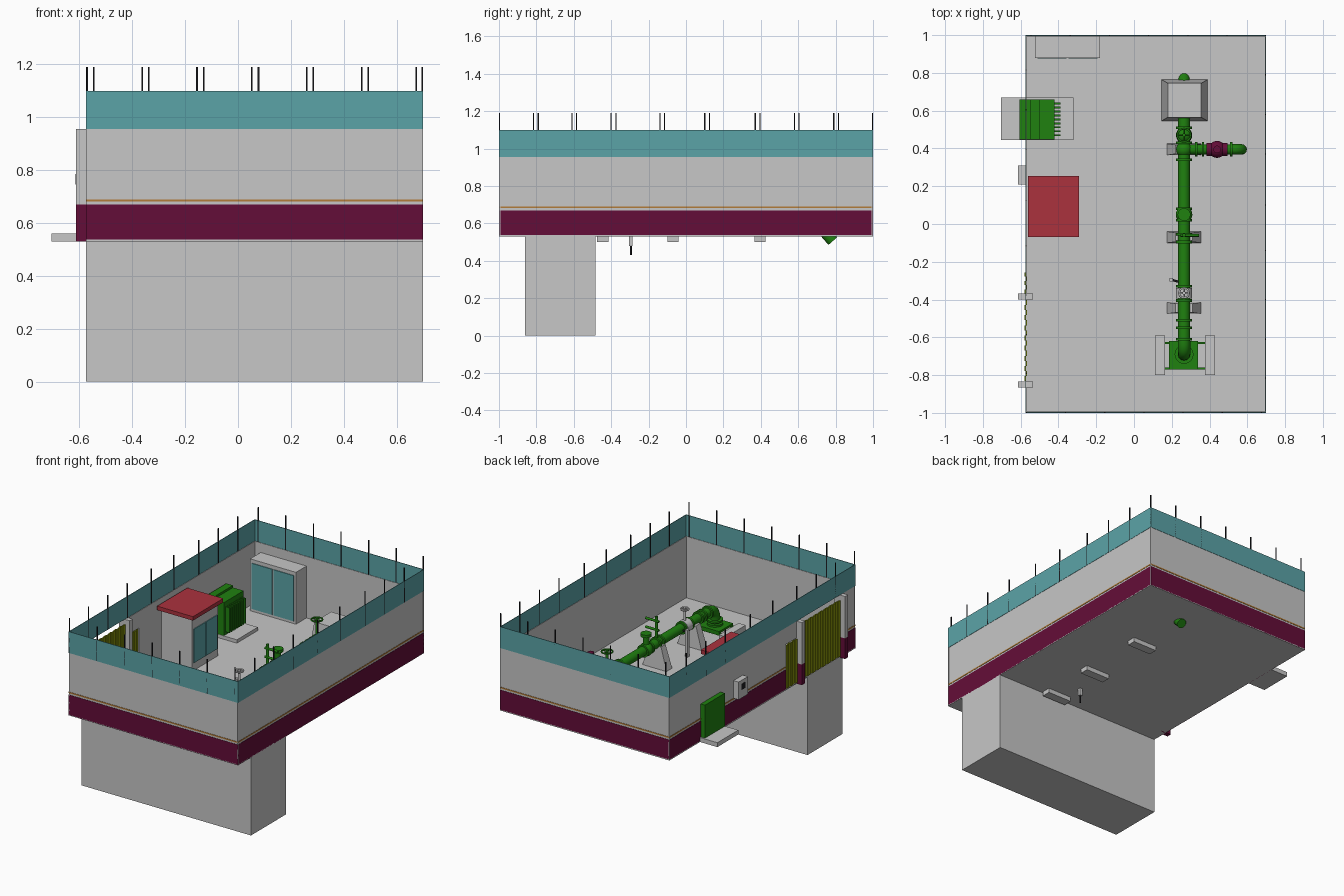
import bpy, bmesh, math
from mathutils import Vector

cube = bpy.data.objects.get("Cube")
if cube:
    bpy.data.objects.remove(cube, do_unlink=True)


def material(name, rgb):
    m = bpy.data.materials.new(name)
    m.use_nodes = True
    m.diffuse_color = (*rgb, 1)
    m.node_tree.nodes["Principled BSDF"].inputs["Base Color"].default_value = (*rgb, 1)
    return m


GREY = material("light concrete", (0.57, 0.57, 0.57))
TEAL = material("teal glass", (0.105, 0.37, 0.39))
MAROON = material("dark maroon", (0.127, 0.004, 0.04))
GREEN = material("pipe green", (0.014, 0.22, 0.005))
RED = material("roof red", (0.41, 0.032, 0.048))
OLIVE = material("gate olive", (0.24, 0.29, 0.003))
ORANGE = material("stripe orange", (0.45, 0.2, 0.04))
DARK = material("dark metal", (0.012, 0.012, 0.015))


def finish(name, bm, mat):
    bmesh.ops.recalc_face_normals(bm, faces=bm.faces)
    mesh = bpy.data.meshes.new(name)
    bm.to_mesh(mesh)
    bm.free()
    mesh.materials.append(mat)
    ob = bpy.data.objects.new(name, mesh)
    bpy.context.collection.objects.link(ob)
    return ob


def box(name, xs, ys, zs, mat, taper=(1, 1)):
    """Box from ranges; taper scales the top face."""
    bm = bmesh.new()
    bmesh.ops.create_cube(bm, size=1)
    for v in bm.verts:
        tx, ty = taper if v.co.z > 0 else (1, 1)
        v.co = (sum(xs) / 2 + v.co.x * (xs[1] - xs[0]) * tx,
                sum(ys) / 2 + v.co.y * (ys[1] - ys[0]) * ty,
                zs[0] if v.co.z < 0 else zs[1])
    return finish(name, bm, mat)


def rod(name, a, b, r, mat, sides=20):
    """Smooth cylinder between two points."""
    a, b = Vector(a), Vector(b)
    bm = bmesh.new()
    bmesh.ops.create_cone(bm, cap_ends=True, segments=sides, radius1=r, radius2=r, depth=(b - a).length)
    turn = (b - a).to_track_quat('Z', 'Y').to_matrix().to_4x4()
    bm.transform(turn)
    bmesh.ops.translate(bm, verts=bm.verts, vec=(a + b) / 2)
    for f in bm.faces:
        f.smooth = len(f.verts) == 4
    return finish(name, bm, mat)


def ball(name, centre, r, mat):
    bm = bmesh.new()
    bmesh.ops.create_uvsphere(bm, u_segments=20, v_segments=12, radius=r)
    bmesh.ops.translate(bm, verts=bm.verts, vec=centre)
    for f in bm.faces:
        f.smooth = True
    return finish(name, bm, mat)


def elbow(name, centre, start, end, bend, r, mat):
    """Quarter-style bend from direction start to direction end."""
    c, s, e = Vector(centre), Vector(start), Vector(end)
    cu = bpy.data.curves.new(name, 'CURVE')
    cu.dimensions = '3D'
    cu.bevel_depth, cu.bevel_resolution, cu.use_fill_caps = r, 4, True
    sp = cu.splines.new('POLY')
    sp.points.add(8)
    for i, p in enumerate(sp.points):
        t = i / 8
        p.co = (*(c + s * bend * (1 - t) ** 2 + e * bend * t ** 2), 1)
    cu.materials.append(mat)
    ob = bpy.data.objects.new(name, cu)
    bpy.context.collection.objects.link(ob)


L, R, F, B = -0.575, 0.70, -1.0, 1.0
FLOOR, TOP, RAIL, BAND = 0.53, 0.955, 1.10, 0.67

# Floor and the tank below it
box("floor_slab", (L, R), (F, B), (FLOOR, 0.537), GREY)
box("lower_tank", (L, R), (-0.86, -0.485), (0, FLOOR), GREY)


def wall(name, side, lo, hi, z0=FLOOR):
    """Thin wall with a painted base and stripe on its outer side."""
    def strip(part, out, inn, zs, mat):
        edge = {'front': F, 'back': B, 'left': R, 'right': L}[side]
        sign = 1 if side in ('back', 'left') else -1
        span = tuple(sorted((edge - sign * out, edge - sign * inn)))
        xs, ys = ((lo, hi), span) if side in ('front', 'back') else (span, (lo, hi))
        box(name + part, xs, ys, zs, mat)
    strip("_panel", 0.002, 0.007, (z0, TOP), GREY)
    if z0 == FLOOR:
        strip("_base_band", 0, 0.002, (FLOOR, BAND), MAROON)
        strip("_stripe", 0, 0.002, (0.681, 0.690), ORANGE)


wall("front_wall", 'front', L, R)
wall("back_wall", 'back', L, R)
wall("left_wall", 'left', F, B)
wall("right_wall_front", 'right', F, -0.85)
wall("right_wall_back", 'right', -0.255, B)
wall("door_lintel", 'right', -0.38, -0.255, 0.84)

# Fence sheets above the walls
for name, xs, ys in (("front", (L, R), (F, F + 0.004)), ("back", (L, R), (B - 0.004, B)),
                     ("right", (L, L + 0.004), (F, B)), ("left", (R - 0.004, R), (F, B))):
    box(name + "_fence", xs, ys, (TOP, RAIL), TEAL)


def post(x, y):
    box("fence_post", (x - 0.003, x + 0.003), (y - 0.003, y + 0.003), (TOP, 1.19), DARK)


for i in range(7):
    x = -0.57 + i * 0.2075
    post(x, F + 0.003)
    post(min(x + 0.025, R - 0.003), B - 0.003)
for y in (-0.815, -0.61, -0.4, -0.14, 0.1, 0.37, 0.58, 0.79):
    post(R - 0.003, y)
    post(L + 0.003, y + 0.025)

# Gate with ribbed leaves, side door and pillars
for y in (-0.85, -0.385):
    box("gate_pillar", (-0.613, -0.535), (y - 0.016, y + 0.016), (BAND, TOP), GREY)
    box("gate_pillar_base", (-0.613, -0.535), (y - 0.016, y + 0.016), (FLOOR, BAND), MAROON)


def ribbed(name, lo, hi, top, count):
    step = (hi - lo) / count
    for i in range(count):
        shift = 0.005 * (i % 2)
        box(name, (-0.58 + shift, -0.572 + shift), (lo + i * step, lo + (i + 1) * step), (0.54, top), OLIVE)


ribbed("gate_slat", -0.832, -0.402, 0.92, 16)
ribbed("side_door_slat", -0.368, -0.257, 0.835, 5)

# Guard cabin
box("cabin_body", (-0.54, -0.31), (-0.05, 0.23), (FLOOR, 0.895), GREY)
box("cabin_roof", (-0.56, -0.29), (-0.07, 0.255), (0.895, 0.922), RED)
for y in (-0.035, 0.095):
    box("cabin_window", (-0.31, -0.305), (y, y + 0.12), (0.59, 0.82), TEAL)

# Transformer on its pad, with cooling fins
box("transformer_pad", (-0.705, -0.32), (0.445, 0.67), (FLOOR, 0.56), GREY)
box("transformer_body", (-0.605, -0.42), (0.447, 0.66), (0.56, 0.785), GREEN)
box("transformer_lid", (-0.55, -0.50), (0.447, 0.66), (0.785, 0.80), GREEN)
for i in range(9):
    y = 0.465 + i * 0.021
    box("cooling_fin", (-0.42, -0.388), (y, y + 0.009), (0.58, 0.75), GREEN)

# Cupboard at the back
box("cupboard_body", (-0.525, -0.18), (0.88, 0.993), (FLOOR, 0.89), GREY)
for x in (-0.51, -0.347):
    box("cupboard_door", (x, x + 0.153), (0.875, 0.88), (0.555, 0.865), TEAL)

# Meter box on the outer wall
box("meter_box", (-0.613, L), (0.21, 0.31), (0.69, 0.81), GREY)
box("meter_window", (-0.615, -0.613), (0.24, 0.28), (0.745, 0.785), DARK)

# Main pipeline
PX, PZ, PR = 0.265, 0.70, 0.031
rod("main_pipe", (PX, -0.63, PZ), (PX, 0.60, PZ), PR, GREEN)
elbow("inlet_elbow", (PX, -0.69, PZ), (0, 1, 0), (0, 0, -1), 0.07, PR + 0.002, GREEN)
rod("inlet_riser", (PX, -0.69, FLOOR), (PX, -0.69, 0.64), PR, GREEN)
elbow("outlet_bend", (PX, 0.62, PZ - 0.01), (0, -1, 0), (0, 0.62, -0.78), 0.07, PR, GREEN)
rod("outlet_pipe", (PX, 0.65, 0.66), (PX, 0.785, 0.505), PR, GREEN)
for y in (-0.61, -0.55, -0.51, -0.405, -0.33, -0.095, -0.055, 0.02, 0.08, 0.34, 0.43, 0.51):
    rod("pipe_flange", (PX, y - 0.007, PZ), (PX, y + 0.007, PZ), PR + 0.011, GREEN)
box("thrust_block", (0.145, 0.39), (0.545, 0.765), (FLOOR, 0.77), GREY, (0.72, 0.82))

# Pipe saddles reaching through the floor
for y in (-0.445, -0.07, 0.395):
    box("saddle_foot", (0.175, 0.355), (y - 0.03, y + 0.03), (0.50, 0.54), GREY)
    box("pipe_saddle", (0.175, 0.355), (y - 0.03, y + 0.03), (0.54, 0.69), GREY, (0.5, 0.8))

# Pump plate between two ledges
box("pump_plate", (0.185, 0.34), (-0.77, -0.62), (0.57, 0.585), GREEN)
for y in (-0.765, -0.63):
    box("pump_beam", (0.165, 0.375), (y - 0.006, y + 0.006), (0.555, 0.57), GREEN)
for z in (0.595, 0.62):
    rod("riser_flange", (PX, -0.69, z - 0.006), (PX, -0.69, z + 0.006), 0.05, GREEN)
for s in (-1, 1):
    x = 0.27 + s * 0.132
    box("pump_ledge", (x - 0.027, x + 0.027), (-0.80, -0.59), (FLOOR, 0.58), GREY)


def wheel(name, x, y, z, r, mat):
    """Handwheel: a ring, crossed spokes and a stem."""
    bpy.ops.mesh.primitive_torus_add(major_radius=r, minor_radius=0.005, major_segments=20,
                                     minor_segments=8, location=(x, y, z))
    ob = bpy.context.object
    ob.name = name + "_rim"
    ob.data.materials.append(mat)
    bpy.ops.object.shade_smooth()
    rod(name + "_spoke", (x - r, y, z), (x + r, y, z), 0.004, mat, 8)
    rod(name + "_spoke", (x, y - r, z), (x, y + r, z), 0.004, mat, 8)
    rod(name + "_stem", (x, y, PZ), (x, y, z + 0.012), 0.009, mat, 12)


# Valves along the pipeline
ball("gate_valve_body", (PX, 0.47, PZ), 0.043, GREEN)
wheel("gate_valve", PX, 0.47, 0.845, 0.035, GREEN)
ball("air_valve_body", (PX, 0.05, PZ), 0.044, GREEN)
rod("air_valve_neck", (PX, 0.05, PZ), (PX, 0.05, 0.79), 0.02, GREEN)
rod("air_valve_cap", (PX, 0.05, 0.79), (PX, 0.05, 0.81), 0.034, GREEN)
rod("vent_stem", (PX, -0.06, PZ), (PX, -0.06, 0.88), 0.01, GREEN, 12)
for z in (0.79, 0.85):
    rod("vent_arm", (PX - 0.02, -0.06, z), (PX + 0.08, -0.06, z), 0.008, GREEN, 12)
rod("meter_body", (PX, -0.395, PZ), (PX, -0.34, PZ), 0.042, GREY)
wheel("meter", PX, -0.365, 0.815, 0.026, GREY)

# Drain line beside the meter
rod("drain_arm", (0.20, -0.295, PZ), (PX, -0.315, PZ), 0.006, DARK, 8)
box("drain_post", (0.187, 0.207), (-0.305, -0.285), (0.48, 0.72), GREY)
rod("drain_tip", (0.197, -0.295, 0.43), (0.197, -0.295, 0.48), 0.005, DARK, 8)

# Side branch with maroon valve
BY = 0.395
rod("branch_pipe", (PX, BY, PZ), (0.54, BY, PZ), 0.026, GREEN)
ball("branch_tee", (PX, BY, PZ), 0.042, GREEN)
for x in (0.33, 0.365, 0.515):
    rod("branch_flange", (x - 0.006, BY, PZ), (x + 0.006, BY, PZ), 0.038, GREEN)
rod("branch_valve", (0.385, BY, PZ), (0.495, BY, PZ), 0.034, MAROON)
ball("branch_valve_bulge", (0.44, BY, PZ), 0.045, MAROON)
rod("branch_valve_bonnet", (0.44, BY, PZ), (0.44, BY, 0.765), 0.02, MAROON)
elbow("branch_elbow", (0.57, BY, PZ), (-1, 0, 0), (0, 0, -1), 0.05, 0.028, GREEN)
rod("branch_drop", (0.57, BY, FLOOR + 0.005), (0.57, BY, 0.66), 0.027, GREEN)
